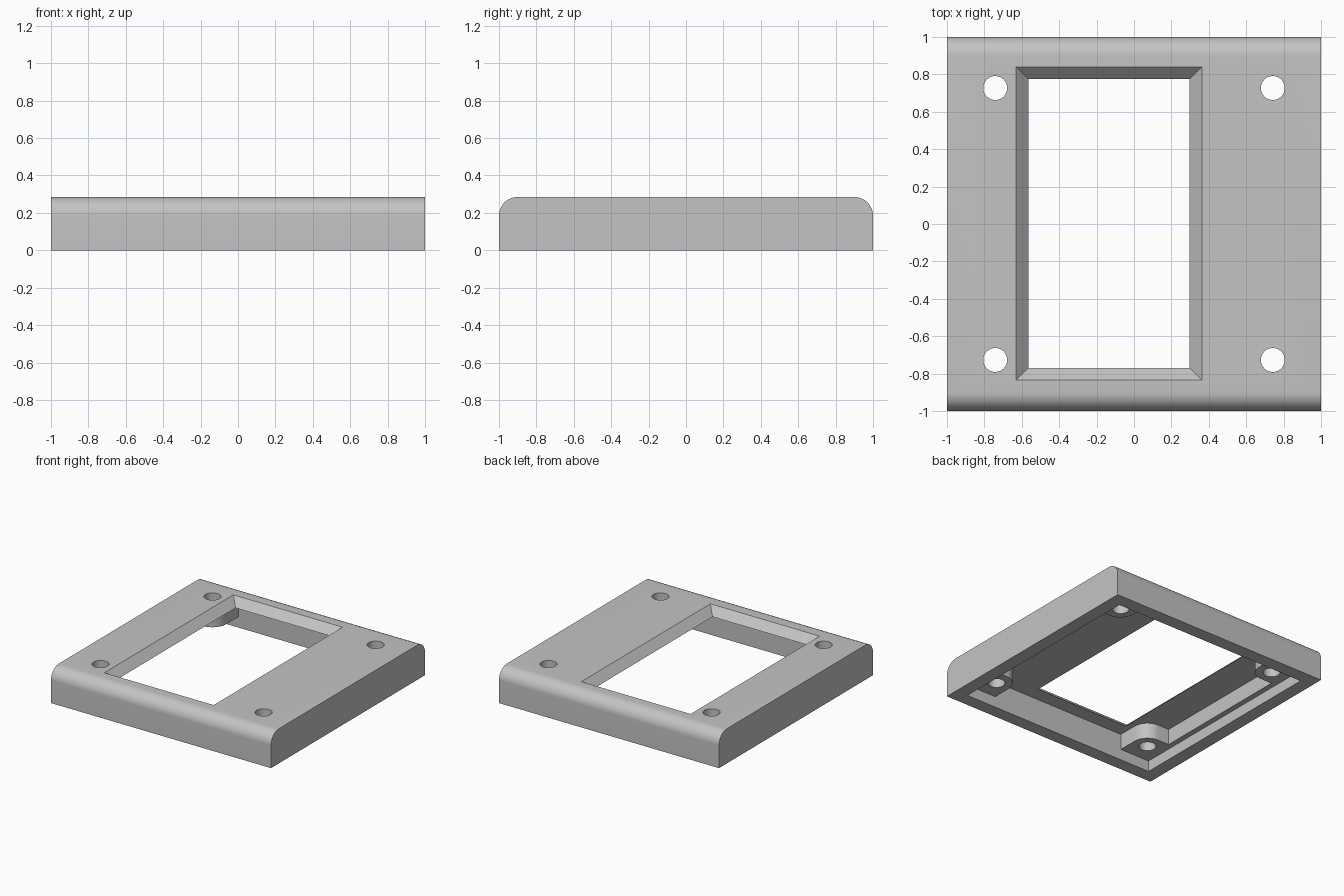
import bpy, bmesh
from math import sin, cos, pi

if "Cube" in bpy.data.objects:
    bpy.data.objects.remove(bpy.data.objects["Cube"])

HEIGHT, CEILING, SHELF = 0.285, 0.22, 0.09   # top, cavity roof, boss underside
WALL, RAIL = 0.89, 0.845                     # inner wall and rail positions
HOLE_X, HOLE_Y, BOSS_R = 0.742, 0.727, 0.125

grey = bpy.data.materials.new("light grey plastic")
grey.use_nodes = True
colour = (0.55, 0.55, 0.55, 1)
grey.diffuse_color = colour
grey.node_tree.nodes["Principled BSDF"].inputs["Base Color"].default_value = colour


def loft(name, lower, upper):
    """Closed solid between two matching outlines of 3D points."""
    bm = bmesh.new()
    a = [bm.verts.new(p) for p in lower]
    b = [bm.verts.new(p) for p in upper]
    bm.faces.new(a)
    bm.faces.new(b)
    for i in range(len(a)):
        j = (i + 1) % len(a)
        bm.faces.new((a[i], a[j], b[j], b[i]))
    bmesh.ops.recalc_face_normals(bm, faces=bm.faces)
    mesh = bpy.data.meshes.new(name)
    bm.to_mesh(mesh)
    bm.free()
    mesh.materials.append(grey)
    obj = bpy.data.objects.new(name, mesh)
    bpy.context.collection.objects.link(obj)
    return obj


def prism(name, outline, z0, z1):
    return loft(name, [(x, y, z0) for x, y in outline], [(x, y, z1) for x, y in outline])


def rect(x0, x1, y0, y1):
    return [(x0, y0), (x1, y0), (x1, y1), (x0, y1)]


def arc(cx, cy, r, start, end, steps):
    return [(cx + r * cos(start + (end - start) * i / steps),
             cy + r * sin(start + (end - start) * i / steps)) for i in range(steps + 1)]


# Cover: side profile with rounded front and back top edges, swept across x
R = 0.1
profile = [(-1, 0), (1, 0)]
profile += arc(1 - R, HEIGHT - R, R, 0, pi / 2, 12)
profile += arc(R - 1, HEIGHT - R, R, pi / 2, pi, 12)
cover = loft("cover", [(-1, y, z) for y, z in profile], [(1, y, z) for y, z in profile])

# Lower cavity, open underneath
cutters = [prism("lower_cavity_cutter", rect(-WALL, WALL, -WALL, WALL), -0.1, SHELF)]

# Upper cavity, leaving side rails and rounded corner bosses
quarter = [(RAIL, HOLE_Y - BOSS_R)]
quarter += arc(HOLE_X, HOLE_Y, BOSS_R, 1.5 * pi, pi, 10)
quarter += [(HOLE_X - BOSS_R, WALL)]
half = quarter + [(-x, y) for x, y in reversed(quarter)]
outline = half + [(x, -y) for x, y in reversed(half)]
cutters.append(prism("upper_cavity_cutter", outline, -0.05, CEILING))


# Window with sloped edges
def window(z):
    d = z - HEIGHT
    return [(x, y, z) for x, y in rect(-0.63 - d, 0.363 + d, -0.835 - d, 0.84 + d)]


cutters.append(loft("window_cutter", window(CEILING - 0.04), window(HEIGHT + 0.05)))

# Screw holes
for sx in (-1, 1):
    for sy in (-1, 1):
        ring = arc(sx * HOLE_X, sy * HOLE_Y, 0.064, 0, 2 * pi, 32)[:-1]
        cutters.append(prism("screw_hole_cutter", ring, -0.2, 0.5))

bpy.context.view_layer.objects.active = cover
cover.select_set(True)
for cutter in cutters:
    cut = cover.modifiers.new("cut", "BOOLEAN")
    cut.operation = "DIFFERENCE"
    cut.solver = "EXACT"
    cut.object = cutter
    bpy.ops.object.modifier_apply(modifier=cut.name)
    bpy.data.objects.remove(cutter)

bpy.ops.object.shade_smooth_by_angle(angle=pi / 6)
